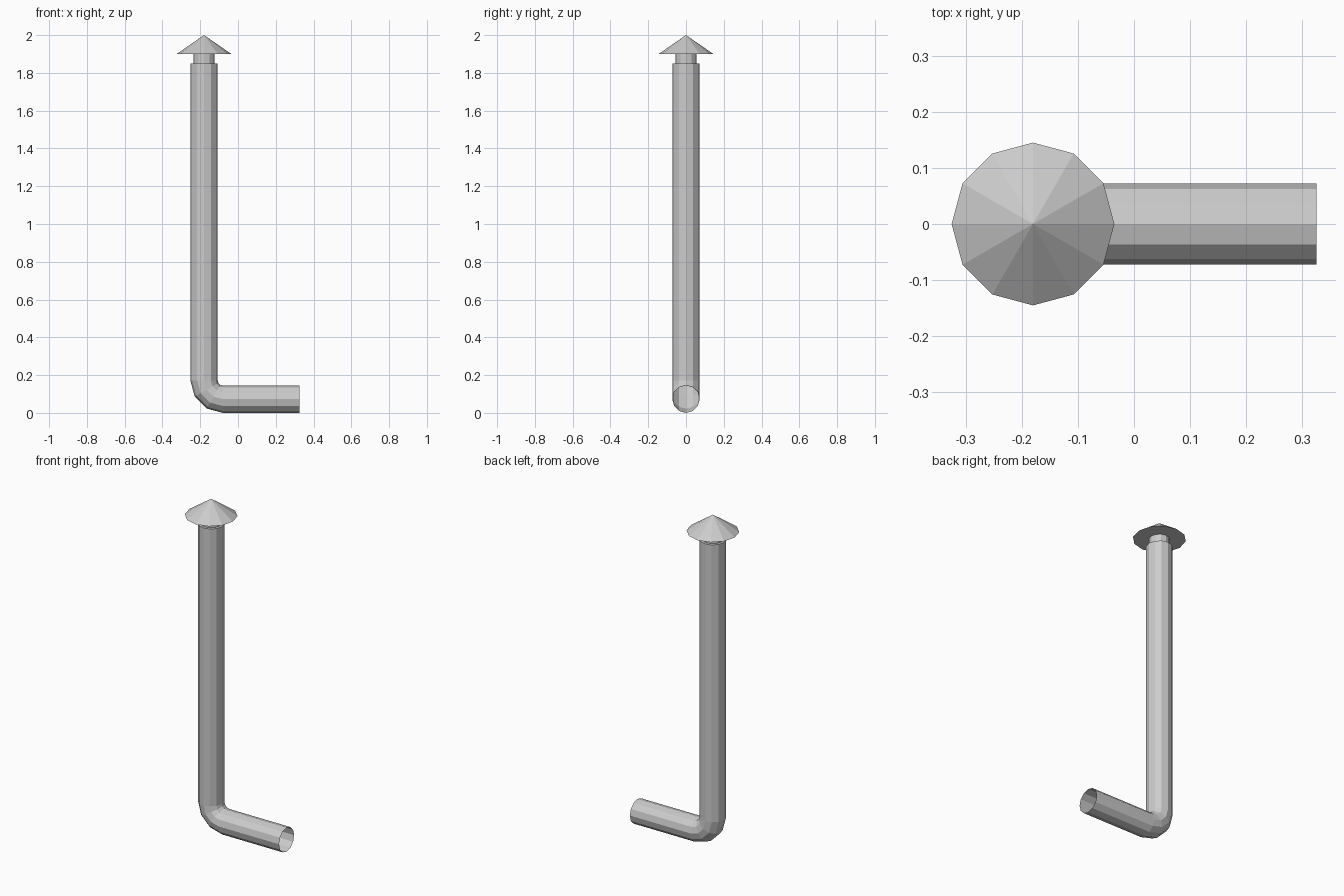
import bpy, bmesh
from math import cos, sin, pi, radians
from mathutils import Vector

if "Cube" in bpy.data.objects:
    bpy.data.objects.remove(bpy.data.objects["Cube"])

SIDES = 12
X = -0.18          # axis of the upright pipe
R = 0.0725         # pipe radius
BEND = 0.10        # centreline radius of the elbow


def skin(name, rings):
    """Skin rings given as (centre, tilt, radius); radius 0 makes a pole."""
    bm = bmesh.new()
    loops = []
    for centre, tilt, r in rings:
        side = Vector((cos(tilt), 0, sin(tilt)))
        if r == 0:
            loops.append([bm.verts.new(centre)] * SIDES)
            continue
        loops.append([bm.verts.new(Vector(centre) + r * (
            cos(2 * pi * i / SIDES) * side + sin(2 * pi * i / SIDES) * Vector((0, 1, 0))))
            for i in range(SIDES)])
    for a, b in zip(loops, loops[1:]):
        for i in range(SIDES):
            j = (i + 1) % SIDES
            quad = [a[i], a[j], b[j], b[i]]
            bm.faces.new(list(dict.fromkeys(quad)))
    mesh = bpy.data.meshes.new(name)
    bm.to_mesh(mesh)
    bm.free()
    obj = bpy.data.objects.new(name, mesh)
    bpy.context.collection.objects.link(obj)
    return obj


# Pipe: open horizontal end, three-segment elbow, upright run, shoulder
pipe = [((0.325, 0, R), pi / 2, R)]
for deg in (90, 60, 30, 0):
    t = radians(deg)
    pipe.append(((X + BEND - BEND * cos(t), 0, R + BEND - BEND * sin(t)), t, R))
pipe += [((X, 0, 1.85), 0, R), ((X, 0, 1.85), 0, 0.056)]
skin("flue_pipe", pipe)

# Narrow neck under the cap
skin("neck", [((X, 0, 1.85), 0, 0.056), ((X, 0, 1.90), 0, 0.056)])

# Conical rain cap with flat underside
skin("rain_cap", [((X, 0, 1.90), 0, 0), ((X, 0, 1.90), 0, 0.145), ((X, 0, 2.0), 0, 0)])
